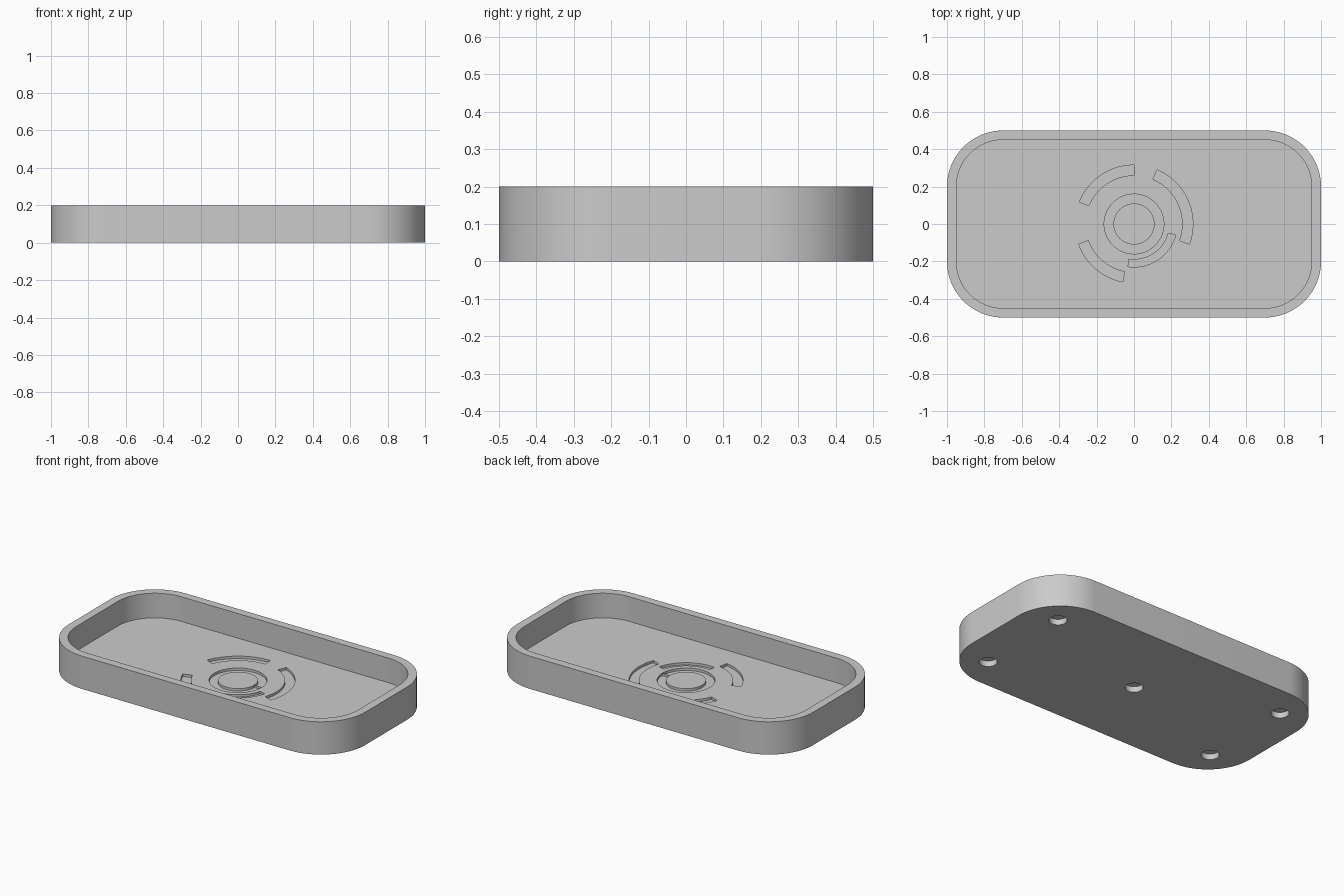
import bpy
import bmesh
from math import cos, sin, pi, radians

cube = bpy.data.objects.get("Cube")
if cube:
    bpy.data.objects.remove(cube, do_unlink=True)

HEIGHT, WALL, FLOOR = 0.2, 0.05, 0.05
GROOVE_DEPTH = 0.015

grey = bpy.data.materials.new("plain grey")
grey.use_nodes = True
grey.diffuse_color = (0.6, 0.6, 0.6, 1)
grey.node_tree.nodes["Principled BSDF"].inputs["Base Color"].default_value = (0.6, 0.6, 0.6, 1)


def arc(cx, cy, r, start, end, steps):
    """Points along an arc, angles in degrees."""
    return [(cx + r * cos(radians(start + (end - start) * i / steps)),
             cy + r * sin(radians(start + (end - start) * i / steps)))
            for i in range(steps + 1)]


def rounded_rectangle(hx, hy, r):
    points = []
    for i, (sx, sy) in enumerate([(1, 1), (-1, 1), (-1, -1), (1, -1)]):
        points += arc(sx * (hx - r), sy * (hy - r), r, 90 * i, 90 * i + 90, 20)
    return points


def circle(r, x=0, y=0, steps=48):
    return arc(x, y, r, 0, 360, steps)[:-1]


def prism(name, outline, z0, z1):
    """Closed solid made by raising a flat outline from z0 to z1."""
    bm = bmesh.new()
    base = bm.faces.new([bm.verts.new((x, y, z0)) for x, y in outline])
    top = bmesh.ops.extrude_face_region(bm, geom=[base])["geom"]
    bmesh.ops.translate(bm, vec=(0, 0, z1 - z0),
                        verts=[g for g in top if isinstance(g, bmesh.types.BMVert)])
    bmesh.ops.recalc_face_normals(bm, faces=bm.faces)
    mesh = bpy.data.meshes.new(name)
    bm.to_mesh(mesh)
    bm.free()
    mesh.materials.append(grey)
    obj = bpy.data.objects.new(name, mesh)
    bpy.context.collection.objects.link(obj)
    return obj


def cut(target, cutter):
    """Subtract a helper solid, then discard it."""
    cutter.hide_render = True
    mod = target.modifiers.new("cut", "BOOLEAN")
    mod.operation, mod.solver, mod.object = "DIFFERENCE", "EXACT", cutter
    bpy.ops.object.select_all(action="DESELECT")
    bpy.context.view_layer.objects.active = target
    target.select_set(True)
    bpy.ops.object.modifier_apply(modifier=mod.name)
    bpy.data.objects.remove(cutter, do_unlink=True)


# Tray body with hollow interior
tray = prism("tray", rounded_rectangle(1, 0.5, 0.3), 0, HEIGHT)
cut(tray, prism("hollow", rounded_rectangle(1 - WALL, 0.5 - WALL, 0.3 - WALL),
                FLOOR, HEIGHT + 0.1))

# Blind round holes in the underside
for x, y in [(0, 0)] + [(sx * 0.8, sy * 0.3) for sx in (-1, 1) for sy in (-1, 1)]:
    cut(tray, prism("underside_hole", circle(0.05, x, y), -0.1, 0.035))

# Shallow curved grooves in the floor: inner radius, outer radius, start, end
for r0, r1, start, end in [(0.26, 0.315, -20, 67), (0.26, 0.315, 90, 158),
                           (0.26, 0.315, 200, 259), (0.19, 0.23, 262, 345),
                           (0.11, 0.16, 0, 180), (0.11, 0.16, 180, 360)]:
    outline = arc(0, 0, r1, start, end, 24) + arc(0, 0, r0, end, start, 24)
    cut(tray, prism("floor_groove", outline, FLOOR - GROOVE_DEPTH, FLOOR + 0.05))

tray.select_set(True)
bpy.context.view_layer.objects.active = tray
bpy.ops.object.shade_smooth_by_angle(angle=radians(30))
